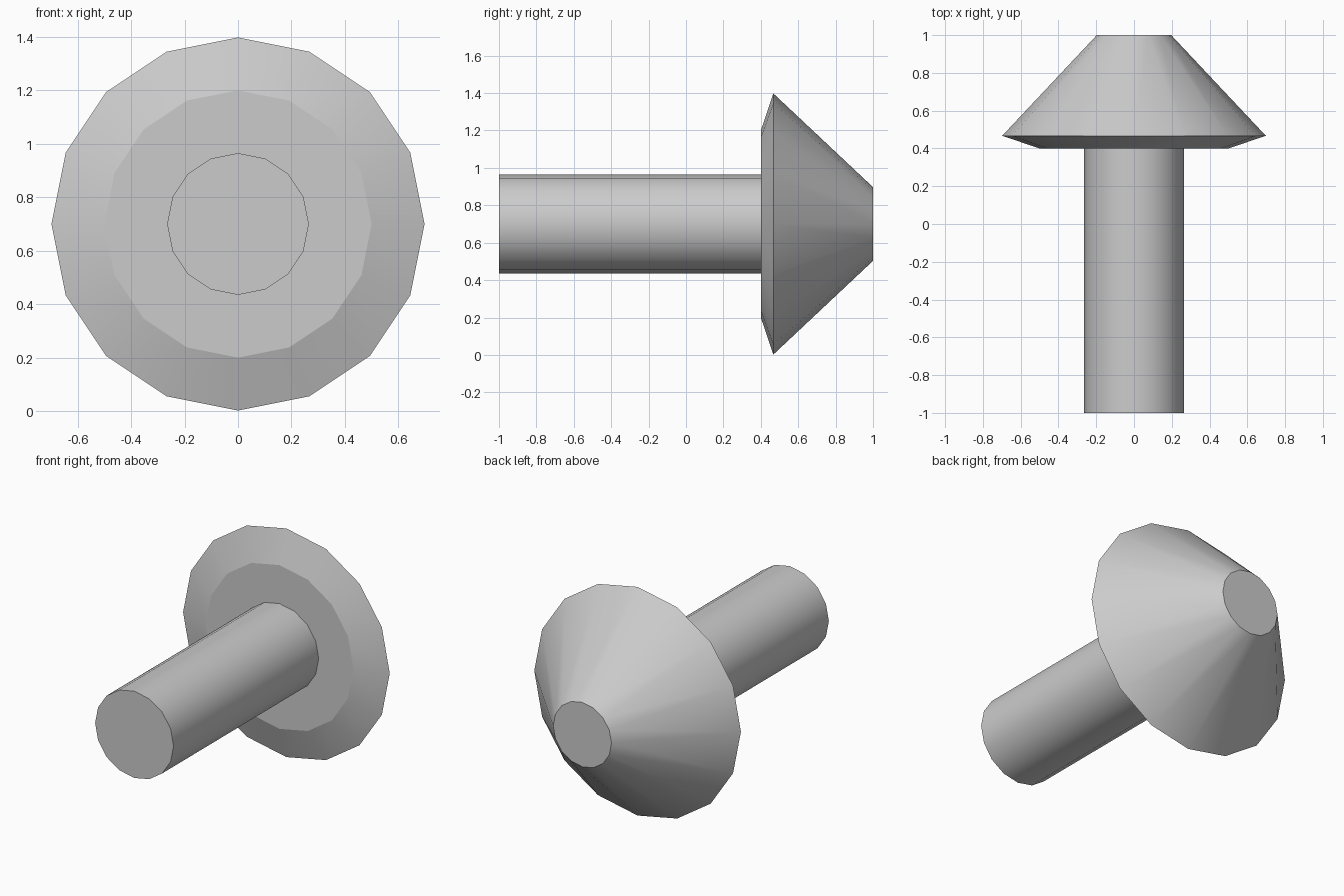
import bpy, bmesh, math

if "Cube" in bpy.data.objects:
    bpy.data.objects.remove(bpy.data.objects["Cube"])

SIDES = 16
CENTRE_Z = 0.70

grey = bpy.data.materials.new("plain grey")
grey.diffuse_color = (0.6, 0.6, 0.6, 1)
grey.use_nodes = True
grey.node_tree.nodes["Principled BSDF"].inputs["Base Color"].default_value = grey.diffuse_color


def lathe_y(name, profile):
    """Solid of revolution along y from (y, radius) pairs, with flat end caps."""
    bm = bmesh.new()
    rings = []
    for y, r in profile:
        ring = []
        for i in range(SIDES):
            a = 2 * math.pi * i / SIDES
            ring.append(bm.verts.new((r * math.sin(a), y, CENTRE_Z + r * math.cos(a))))
        rings.append(ring)
    for lower, upper in zip(rings, rings[1:]):
        for i in range(SIDES):
            j = (i + 1) % SIDES
            bm.faces.new((lower[i], lower[j], upper[j], upper[i])).smooth = True
    bm.faces.new(rings[0])
    bm.faces.new(rings[-1])
    bmesh.ops.recalc_face_normals(bm, faces=bm.faces)
    # every ring is a crisp edge; facets around the axis stay smooth
    for ring in rings:
        for i in range(SIDES):
            bm.edges.get((ring[i], ring[(i + 1) % SIDES])).smooth = False
    mesh = bpy.data.meshes.new(name)
    bm.to_mesh(mesh)
    bm.free()
    mesh.materials.append(grey)
    obj = bpy.data.objects.new(name, mesh)
    bpy.context.collection.objects.link(obj)
    return obj


# Straight round shaft
lathe_y("shaft", [(-1.0, 0.265), (0.40, 0.265)])

# Head: shallow bevelled underside, sharp rim, truncated cone
lathe_y("head", [(0.40, 0.50), (0.467, 0.698), (1.0, 0.197)])
